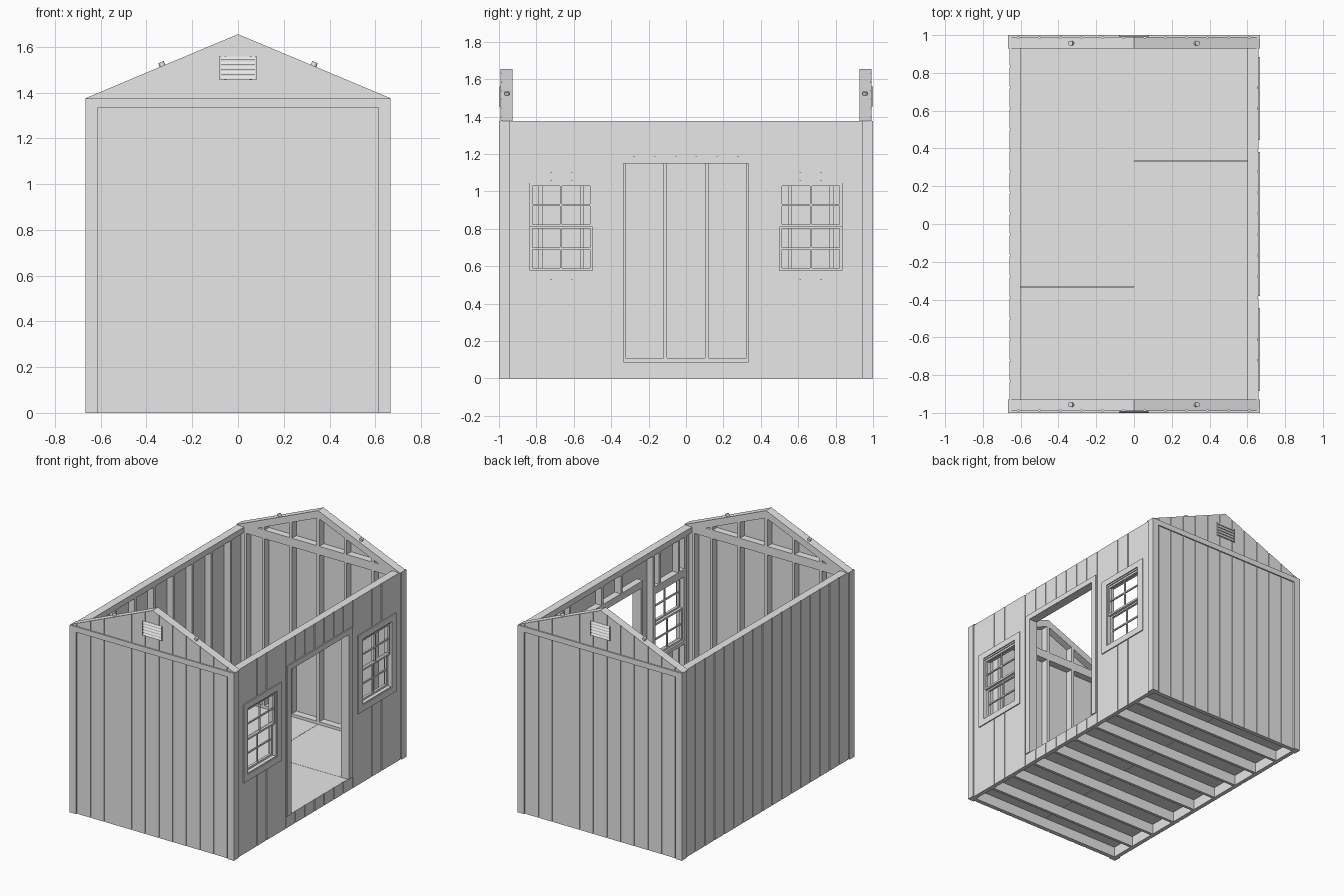
import bpy, bmesh

if "Cube" in bpy.data.objects:
    bpy.data.objects.remove(bpy.data.objects["Cube"])

grey = bpy.data.materials.new("plain grey")
grey.diffuse_color = (0.8, 0.8, 0.8, 1)
grey.use_nodes = True
grey.node_tree.nodes["Principled BSDF"].inputs["Base Color"].default_value = grey.diffuse_color


class Part:
    """One named object gathered from boxes and extruded outlines."""
    def __init__(self, name):
        self.name, self.bm = name, bmesh.new()

    def prism(self, pts, vec):
        n = len(pts)
        a = [self.bm.verts.new(p) for p in pts]
        b = [self.bm.verts.new([p[i] + vec[i] for i in range(3)]) for p in pts]
        self.bm.faces.new(a)
        self.bm.faces.new(b[::-1])
        for i in range(n):
            j = (i + 1) % n
            self.bm.faces.new((a[j], a[i], b[i], b[j]))

    def box(self, x, y, z):
        x, y, z = sorted(x), sorted(y), sorted(z)
        self.prism([(x[0], y[0], z[0]), (x[1], y[0], z[0]),
                    (x[1], y[1], z[0]), (x[0], y[1], z[0])],
                   (0, 0, z[1] - z[0]))

    def finish(self):
        bmesh.ops.recalc_face_normals(self.bm, faces=self.bm.faces)
        me = bpy.data.meshes.new(self.name)
        self.bm.to_mesh(me)
        self.bm.free()
        me.materials.append(grey)
        ob = bpy.data.objects.new(self.name, me)
        bpy.context.collection.objects.link(ob)
        return ob


def grooved(a, b, outer, inner, s):
    """Plan outline of a siding panel, with vertical grooves, as (along, out)."""
    pts = [(a, inner * s), (a, outer * s)]
    for k in range(-10, 10):
        c = 0.0556 + k * 0.1111
        if a + 0.008 < c < b - 0.008:
            pts += [(c - 0.0045, outer * s), (c - 0.0045, (outer - 0.005) * s),
                    (c + 0.0045, (outer - 0.005) * s), (c + 0.0045, outer * s)]
    return pts + [(b, outer * s), (b, inner * s)]


T = 0.0208                      # lumber thickness
DECK, PLATE, TOP, RIDGE = 0.087, 1.333, 1.375, 1.655
XI, XS, XO, XT = 0.60, 0.649, 0.659, 0.667     # side wall: inside, stud, siding, trim
YI, YS, YO, YT = 0.928, 0.980, 0.991, 1.0      # gable wall likewise
SLOPE = (RIDGE - TOP) / XT
DOOR, DOOR_TOP = 0.335, 1.15
W0, W1, WZ0, WZ1 = 0.495, 0.84, 0.57, 1.05     # window opening
STUDS = [(k - 3.5) * 0.2222 for k in range(8)]

# floor frame and deck sheets
p = Part("floor_joists")
for s in (-1, 1):
    p.box((-XS, XS), (s * YS, s * (YS - T)), (0, 0.076))
    p.box((s * XS, s * (XS - T)), (-YS + T, YS - T), (0, 0.076))
for y in STUDS:
    p.box((-XS + T, XS - T), (y - T / 2, y + T / 2), (0, 0.076))
p.finish()
p = Part("floor_deck")
for s in (-1, 1):
    for y in ((-YS, s * 0.333 - 0.001), (s * 0.333 + 0.001, YS)):
        p.box((s * 0.001, s * XS), y, (0.076, DECK))
p.finish()

# side wall siding: plain on the left, with openings on the right
p = Part("back_siding")
p.prism([(x, y, 0) for y, x in grooved(-YS, YS, XO, XS, -1)], (0, 0, TOP))
p.finish()
p = Part("door_wall_siding")
columns = [(-DOOR, DOOR, ((0, DECK), (DOOR_TOP, TOP)))]
for s in (-1, 1):
    for a, b, spans in ((DOOR, W0, ((0, TOP),)), (W1, YS, ((0, TOP),)),
                        (W0, W1, ((0, WZ0), (WZ1, TOP)))):
        columns.append((*sorted((s * a, s * b)), spans))
for a, b, spans in columns:
    for z0, z1 in spans:
        p.prism([(x, y, z0) for y, x in grooved(a, b, XO, XS, 1)], (0, 0, z1 - z0))
p.finish()

# side wall framing
for s, name in ((-1, "back_wall_frame"), (1, "door_wall_frame")):
    p = Part(name)
    X = (s * XI, s * XS)
    p.box(X, (-YS, YS), (PLATE, PLATE + T))
    p.box(X, (-YS, YS), (PLATE + T, TOP))

    def stud(y, z0=DECK + T, z1=PLATE):
        p.box(X, (y - T / 2, y + T / 2), (z0, z1))
    for e in (-1, 1):
        stud(e * (YS - T / 2))
    if s < 0:
        p.box(X, (-YS, YS), (DECK, DECK + T))
        for y in STUDS:
            stud(y)
    else:
        p.box(X, (-DOOR - T, DOOR + T), (DOOR_TOP, DOOR_TOP + 0.05))
        for y in (-0.111, 0.111):
            stud(y, DOOR_TOP + 0.05)
        for e in (-1, 1):
            p.box(X, (e * DOOR, e * YS), (DECK, DECK + T))
            for y in (DOOR + T / 2, W0 - T / 2, W1 + T / 2):
                stud(e * y, DECK + T, DOOR_TOP if y < W0 - T else PLATE)
            p.box(X, (e * W0, e * W1), (WZ1, WZ1 + 0.05))
            p.box(X, (e * W0, e * W1), (WZ0 - T, WZ0))
            for y in (0.556, 0.778):
                stud(e * y, WZ1 + 0.05, PLATE)
                stud(e * y, DECK + T, WZ0 - T)
    p.finish()

for s, end in ((-1, "front"), (1, "rear")):
    Y = (s * YI, s * YS)
    # gable siding, trimmed to the roof pitch
    p = Part(end + "_siding")
    p.prism([(x, y, 0) for x, y in grooved(-XO, XO, YO, YS, s)], (0, 0, RIDGE + 0.1))
    for e in (-1, 1):
        geom = p.bm.verts[:] + p.bm.edges[:] + p.bm.faces[:]
        cut = bmesh.ops.bisect_plane(p.bm, geom=geom, plane_co=(0, 0, RIDGE),
                                     plane_no=(e * SLOPE, 0, 1), clear_outer=True)
        edges = [g for g in cut["geom_cut"] if isinstance(g, bmesh.types.BMEdge)]
        bmesh.ops.contextual_create(p.bm, geom=edges)
    p.finish()

    # gable framing
    p = Part(end + "_wall_frame")
    p.box((-XI, XI), Y, (DECK, DECK + T))
    p.box((-XI, XI), Y, (PLATE, TOP))
    for k in range(-2, 3):
        x = k * 0.2222
        X = (x - T / 2, x + T / 2)
        p.box(X, Y, (DECK + T, PLATE))
        p.box(X, Y, (TOP, RIDGE - SLOPE * abs(x) - 0.03))
    for e in (-1, 1):
        p.box((e * XI, e * (XI - T)), Y, (DECK + T, PLATE))
    p.box((-0.54, 0.54), Y, (TOP, TOP + T))
    p.finish()
    p = Part(end + "_rafters")
    for e in (-1, 1):
        p.prism([(x * e, s * YI, z) for x, z in
                 ((0, RIDGE), (XT, TOP), (0.54, TOP), (0, TOP + 0.54 * SLOPE))],
                (0, s * (YS - YI), 0))
    p.finish()

    # corner boards and frieze board
    p = Part(end + "_trim")
    p.box((-XT, XT), (s * YO, s * YT), (1.335, TOP))
    for e in (-1, 1):
        p.box((e * 0.615, e * XT), (s * YO, s * YT), (0, 1.335))
        p.box((e * XO, e * XT), (s * 0.945, s * YO), (0, TOP))
    p.finish()

    # louvred gable vent
    p = Part(end + "_vent")
    p.box((-0.08, 0.08), (s * (YO - 0.002), s * 0.993), (1.455, 1.56))
    for e in (-1, 1):
        p.box((e * 0.074, e * 0.08), (s * 0.993, s * 0.999), (1.455, 1.56))
    for i in range(5):
        z = 1.457 + i * 0.0215
        p.prism([(-0.074, s * 0.993, z), (-0.074, s * YT, z),
                 (-0.074, s * YT, z + 0.004), (-0.074, s * 0.993, z + 0.015)],
                (0.148, 0, 0))
    p.finish()

    # round bolts on the rafters
    for e in (-1, 1):
        bpy.ops.mesh.primitive_cylinder_add(
            vertices=16, radius=0.013, depth=0.024,
            location=(e * 0.332, s * 0.957, RIDGE - SLOPE * 0.332 + 0.006),
            rotation=(0, e * 0.397, 0))
        bolt = bpy.context.object
        bolt.name = end + "_rafter_bolt"
        bolt.data.materials.append(grey)
        bpy.ops.object.shade_smooth_by_angle()

# door casing
p = Part("door_trim")
for s in (-1, 1):
    p.box((XO, XT), (s * DOOR, s * 0.38), (DECK, 1.19))
p.box((XO, XT), (-DOOR, DOOR), (DOOR_TOP, 1.19))
p.finish()

# windows: casing, jamb and two sashes with bars
for s, side in ((-1, "front"), (1, "rear")):
    def frame(part, x, y0, y1, z0, z1, w, h):
        for a, b in ((y0, y0 + w), (y1 - w, y1)):
            part.box(x, (s * a, s * b), (z0, z1))
        for a, b in ((z0, z0 + h), (z1 - h, z1)):
            part.box(x, (s * (y0 + w), s * (y1 - w)), (a, b))
    p = Part(side + "_window_trim")
    frame(p, (XO, XT), 0.445, 0.885, 0.525, 1.10, 0.05, 0.045)
    p.finish()
    p = Part(side + "_window_sashes")
    frame(p, (XI, XO), W0, W1, WZ0, WZ1, 0.006, 0.006)
    mid = (W0 + W1) / 2
    for x, z0, z1 in (((0.634, 0.652), 0.81, 1.044), ((0.614, 0.632), 0.576, 0.815)):
        frame(p, x, W0 + 0.006, W1 - 0.006, z0, z1, 0.012, 0.014)
        c, m = (x[0] + x[1]) / 2, (z0 + z1) / 2
        bar = (c - 0.005, c + 0.005)
        p.box(bar, (s * (mid - 0.005), s * (mid + 0.005)), (z0 + 0.014, z1 - 0.014))
        p.box(bar, (s * (W0 + 0.018), s * (W1 - 0.018)), (m - 0.005, m + 0.005))
    p.finish()
